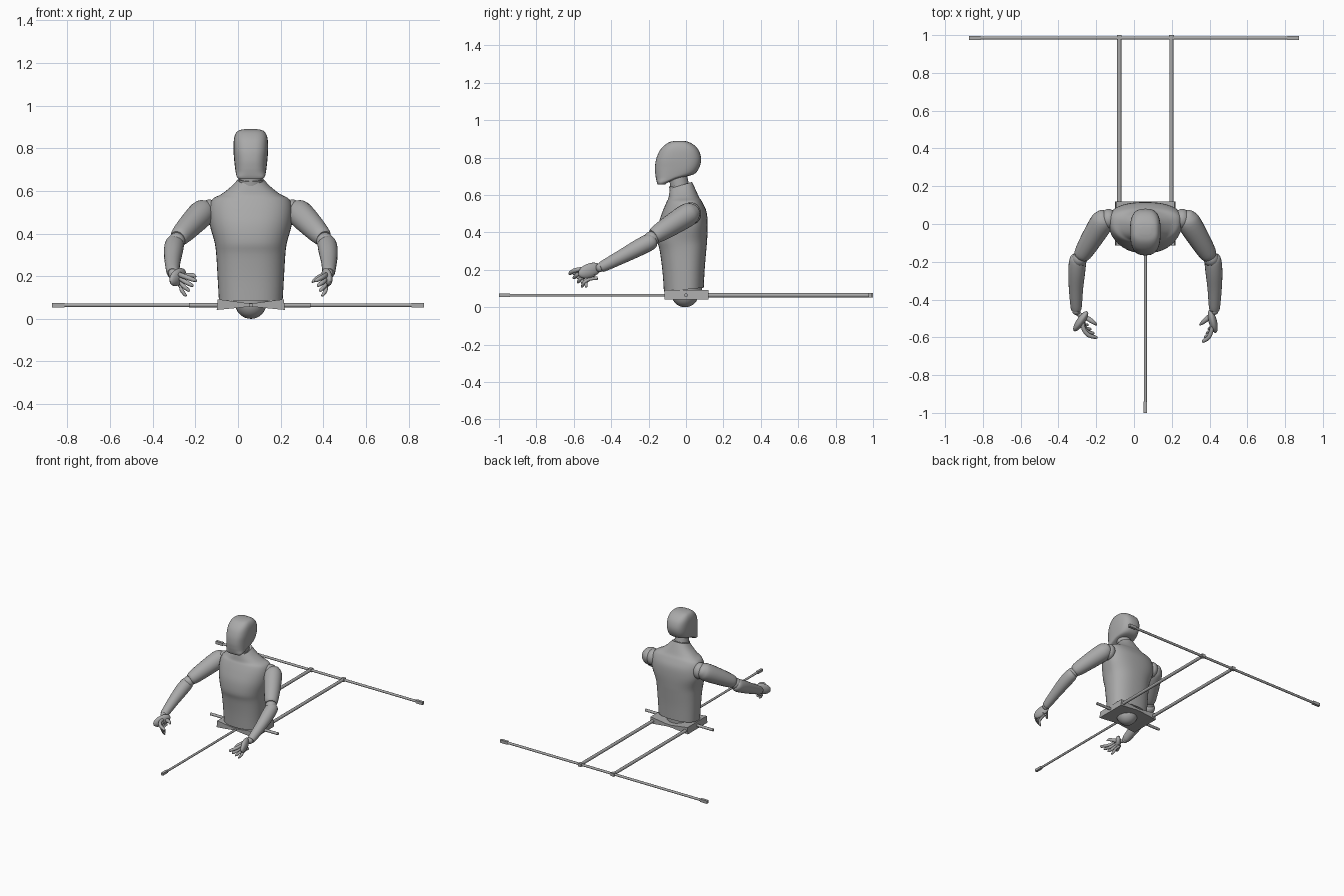
import bpy, bmesh, math
from mathutils import Vector, Matrix

if "Cube" in bpy.data.objects:
    bpy.data.objects.remove(bpy.data.objects["Cube"], do_unlink=True)

CX = 0.06  # the body's own centre line
grey = bpy.data.materials.new("plain_grey")
grey.use_nodes = True
grey.diffuse_color = (0.4, 0.4, 0.4, 1)
grey.node_tree.nodes["Principled BSDF"].inputs["Base Color"].default_value = (0.4, 0.4, 0.4, 1)


def finish(name, bm, angle=40):
    bmesh.ops.recalc_face_normals(bm, faces=bm.faces)
    mesh = bpy.data.meshes.new(name)
    bm.to_mesh(mesh)
    bm.free()
    mesh.materials.append(grey)
    ob = bpy.data.objects.new(name, mesh)
    bpy.context.collection.objects.link(ob)
    bpy.ops.object.select_all(action='DESELECT')
    ob.select_set(True)
    bpy.context.view_layer.objects.active = ob
    bpy.ops.object.shade_smooth_by_angle(angle=math.radians(angle))
    return ob


def smooth_rows(rows, steps=4):
    """Catmull-Rom interpolation of equal-length tuples."""
    out = []
    for i in range(len(rows) - 1):
        a, b, c, d = (rows[max(0, min(len(rows) - 1, i + k))] for k in (-1, 0, 1, 2))
        for s in range(steps):
            t = s / steps
            out.append([q + t / 2 * (r - p + t * (2 * p - 5 * q + 4 * r - w + t * (3 * (q - r) + w - p)))
                        for p, q, r, w in zip(a, b, c, d)])
    return out + [list(rows[-1])]


def loft(name, rings, angle=40):
    bm = bmesh.new()
    loops = [[bm.verts.new(p) for p in ring] for ring in rings]
    n = len(loops[0])
    for lo, hi in zip(loops, loops[1:]):
        for i in range(n):
            j = (i + 1) % n
            bm.faces.new((lo[i], lo[j], hi[j], hi[i]))
    bm.faces.new(loops[0])
    bm.faces.new(loops[-1])
    return finish(name, bm, angle)


def power(v, e):
    return math.copysign(abs(v) ** e, v)


def stack(name, rows, e, sides=40):
    """Rows: height, half width, front y, widest y, back y, slant."""
    rings = []
    for z, hw, yf, yc, yb, slant in smooth_rows(rows):
        ring = []
        for i in range(sides):
            a = math.tau * i / sides
            s = power(math.sin(a), e)
            y = yc + (s * (yb - yc) if s > 0 else -s * (yf - yc))
            ring.append((CX + hw * power(math.cos(a), e), y, z + slant * y))
        rings.append(ring)
    return loft(name, rings)


def tube(name, rows, sides=20, steps=4):
    """Rows: x, y, z, radius along a limb."""
    rows = smooth_rows(rows, steps)
    pts = [Vector(r[:3]) for r in rows]
    rings = []
    for i, p in enumerate(pts):
        d = (pts[min(i + 1, len(pts) - 1)] - pts[max(i - 1, 0)]).normalized()
        u = d.cross(Vector((0.3, 0.1, 1))).normalized()
        v = u.cross(d)
        rings.append([p + rows[i][3] * (u * math.cos(math.tau * k / sides) + v * math.sin(math.tau * k / sides))
                      for k in range(sides)])
    return loft(name, rings, 50)


def ball(name, loc, size, tilt=(0, 0, 0)):
    bm = bmesh.new()
    bmesh.ops.create_uvsphere(bm, u_segments=24, v_segments=16, radius=1)
    rot = Matrix.Rotation(tilt[2], 4, 'Z') @ Matrix.Rotation(tilt[0], 4, 'X')
    bmesh.ops.transform(bm, verts=bm.verts, matrix=Matrix.Translation(loc) @ rot @ Matrix.Diagonal((*size, 1)))
    return finish(name, bm)


def box(name, loc, size):
    bm = bmesh.new()
    bmesh.ops.create_cube(bm, size=1)
    bmesh.ops.transform(bm, verts=bm.verts, matrix=Matrix.Translation(loc) @ Matrix.Diagonal((*size, 1)))
    return finish(name, bm)


def rod(name, a, b, r):
    return tube(name, [(*a, r), (*b, r)], 12, 1)


# Torso, neck and head
stack("torso", [
    (0.095, 0.150, -0.118, 0, 0.095, 0.1), (0.2, 0.156, -0.126, 0, 0.10, 0.05),
    (0.3, 0.162, -0.140, 0, 0.108, 0), (0.36, 0.170, -0.154, 0, 0.113, 0),
    (0.44, 0.192, -0.148, 0.02, 0.116, 0), (0.51, 0.196, -0.126, 0.02, 0.11, 0),
    (0.56, 0.182, -0.105, 0.02, 0.088, 0), (0.585, 0.138, -0.095, 0.0, 0.07, 0.05),
    (0.62, 0.095, -0.09, -0.02, 0.052, 0.15), (0.66, 0.06, -0.085, -0.03, 0.032, 0.3)], 0.85)
tube("neck", [(CX, -0.02, 0.58, 0.052), (CX, -0.036, 0.66, 0.05), (CX, -0.045, 0.72, 0.048)], 28)
tube("neck_collar", [(CX, -0.03, 0.625, 0.057), (CX, -0.036, 0.655, 0.056)], 28, 1)
stack("head", [
    (0.655, 0.055, -0.150, -0.13, -0.112, 0), (0.668, 0.066, -0.156, -0.12, -0.095, 0),
    (0.69, 0.071, -0.161, -0.08, -0.04, 0), (0.71, 0.074, -0.164, -0.06, 0.04, 0),
    (0.745, 0.078, -0.166, -0.04, 0.07, 0), (0.79, 0.081, -0.160, -0.04, 0.081, 0),
    (0.835, 0.080, -0.142, -0.035, 0.07, 0), (0.865, 0.073, -0.116, -0.035, 0.046, 0),
    (0.883, 0.058, -0.088, -0.035, 0.015, 0), (0.89, 0.03, -0.055, -0.035, -0.015, 0)], 0.72)

# Waist ball and bow-shaped hip block
ball("waist_ball", (CX, -0.005, 0.078), (0.075, 0.075, 0.078))
tube("waist_collar", [(CX, 0, 0.075, 0.084), (CX, 0, 0.12, 0.086)], 32, 1)
profile = [(-0.16, 0.042), (-0.115, 0.046), (-0.02, 0.056), (0.02, 0.056), (0.115, 0.046), (0.16, 0.042),
           (0.155, 0.092), (0.115, 0.087), (0.02, 0.074), (-0.02, 0.074), (-0.115, 0.087), (-0.155, 0.092)]
loft("hip_block", [[(CX + x, y, z) for x, z in profile] for y in (-0.115, 0.12)], 30)

# Rod frame
ZR = 0.064
rod("hip_cross_rod", (-0.23, 0, ZR), (0.34, 0, ZR), 0.01)
rod("front_rod", (CX, -0.96, ZR), (CX, -0.06, ZR), 0.008)
box("front_rod_end", (CX, -0.97, ZR), (0.018, 0.06, 0.018))
rod("rear_cross_rod", (-0.83, 0.985, ZR), (0.83, 0.985, ZR), 0.009)
for side, s in (("right", -1), ("left", 1)):
    box(side + "_cross_rod_end", (s * 0.843, 0.985, ZR), (0.06, 0.02, 0.022))
    x = CX + s * 0.138
    rod(side + "_rear_rod", (x, 0.05, ZR), (x, 0.985, ZR), 0.0115)
    box(side + "_rod_clamp", (x, 0.988, ZR), (0.026, 0.024, 0.024))

# Arms, mirrored about the body's centre line
for side, s in (("right", -1), ("left", 1)):
    def at(x, y, z, *r):
        return (CX + s * x, y, z, *r)
    ball(side + "_shoulder_joint", at(0.195, 0.025, 0.5), (0.045, 0.055, 0.06))
    tube(side + "_upper_arm", [
        at(0.205, 0.055, 0.522, 0.02), at(0.213, 0.044, 0.515, 0.045), at(0.23, 0.01, 0.495, 0.062),
        at(0.285, -0.08, 0.438, 0.057), at(0.33, -0.155, 0.39, 0.047), at(0.342, -0.175, 0.378, 0.036)])
    ball(side + "_elbow", at(0.348, -0.185, 0.365), (0.04, 0.04, 0.04))
    tube(side + "_forearm", [
        at(0.353, -0.17, 0.362, 0.03), at(0.357, -0.188, 0.352, 0.044), at(0.363, -0.25, 0.32, 0.045),
        at(0.367, -0.34, 0.272, 0.038), at(0.366, -0.445, 0.218, 0.029), at(0.366, -0.455, 0.213, 0.02)])
    ball(side + "_wrist", at(0.365, -0.46, 0.212), (0.022, 0.022, 0.024))

# Hands: the right one bends further inwards
hands = {
    "right": (-1, 0.05, 0.02, 0.6), "left": (1, 0.0, 0.0, 0.25)}
for side, (s, inward, short, turn) in hands.items():
    def at(x, y, z, r):
        return (CX + s * x, y, z, r)
    ball(side + "_palm", at(0.357 - inward * 0.3, -0.515, 0.196, 0)[:3], (0.022, 0.066, 0.038),
         (0.35, 0, s * turn))
    for i, finger in enumerate(("index", "middle", "ring", "little")):
        ky, kz = -0.555 + 0.014 * i, 0.205 - 0.018 * i
        ty, tz = -0.625 + 0.022 * i + short, 0.178 - 0.023 * i
        kx, tx = 0.352 - inward * 0.5, 0.302 - inward * (0.9 - 0.1 * i) + 0.01 * i
        r = 0.0115 - 0.0008 * i
        tube(side + "_" + finger + "_finger", [
            at(kx + 0.005, ky + 0.04, kz + 0.004, r), at(kx, ky, kz, r),
            at((kx + tx) / 2 + 0.01, (ky + ty) / 2 - 0.008, (kz + tz) / 2 + 0.004, r),
            at(tx + 0.006, ty + 0.005, tz + 0.003, r * 0.8), at(tx, ty, tz, r * 0.35)], 12, 3)
    tube(side + "_thumb", [
        at(0.36, -0.475, 0.205, 0.012), at(0.335 - inward * 0.4, -0.495, 0.2, 0.014),
        at(0.305 - inward * 0.6, -0.52, 0.185 + inward * 0.4, 0.011),
        at(0.288 - inward * 0.6, -0.535, 0.172 + inward * 0.5, 0.004)], 12, 3)
